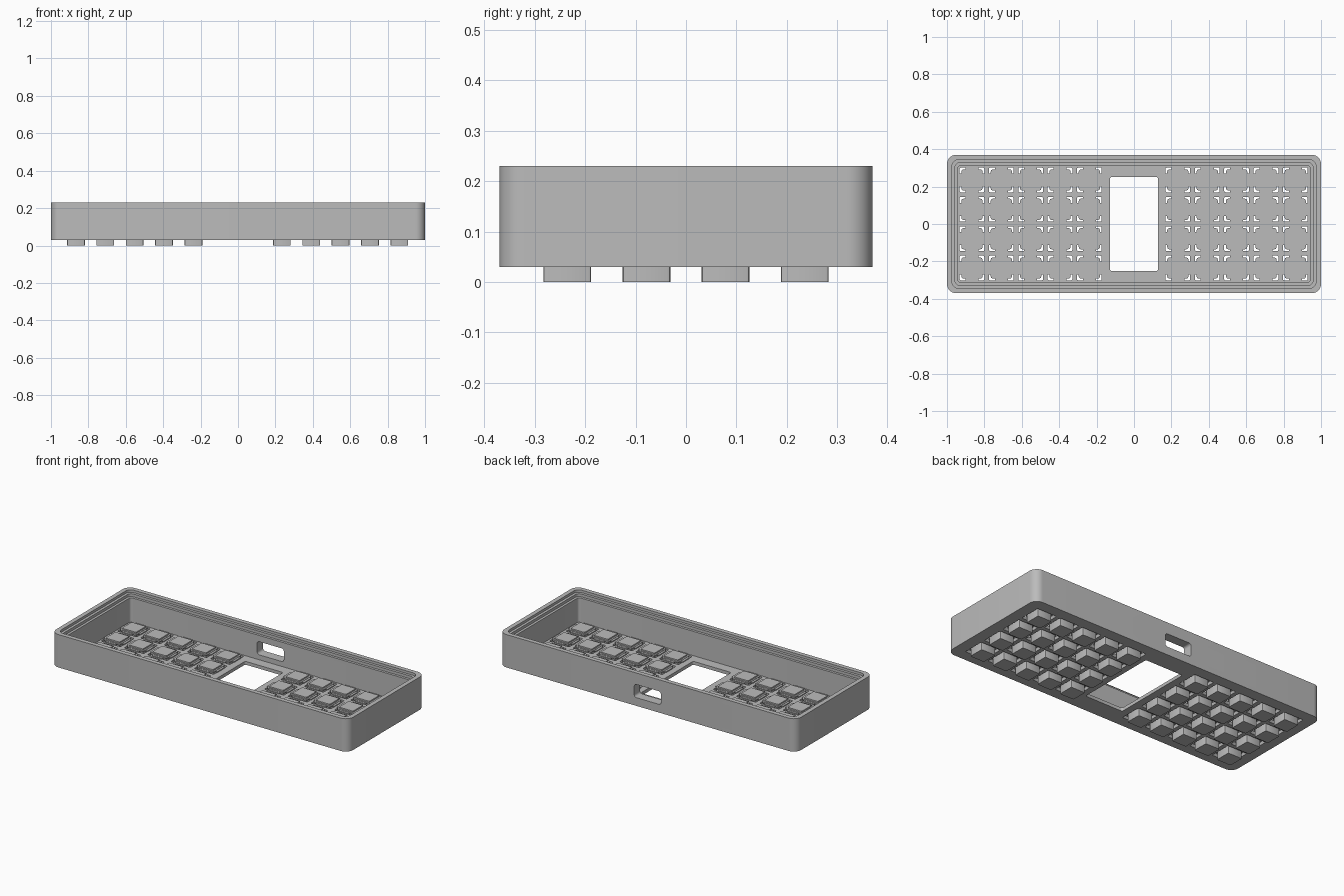
import bpy, bmesh, math

cube = bpy.data.objects.get("Cube")
if cube:
    bpy.data.objects.remove(cube, do_unlink=True)

gray = bpy.data.materials.new("plain gray")
gray.use_nodes = True
GRAY = (0.5, 0.5, 0.5, 1)
gray.diffuse_color = GRAY
gray.node_tree.nodes["Principled BSDF"].inputs["Base Color"].default_value = GRAY


def rounded(w, d, r, steps):
    """Outline of a rounded rectangle, counter-clockwise."""
    pts = []
    for i, (sx, sy) in enumerate([(1, 1), (-1, 1), (-1, -1), (1, -1)]):
        for k in range(steps + 1):
            a = math.pi / 2 * (i + k / steps)
            pts.append((sx * (w / 2 - r) + r * math.cos(a),
                        sy * (d / 2 - r) + r * math.sin(a)))
    return pts


def stack(bm, rings, centre=(0, 0)):
    """Closed solid through (outline, z) rings with the same point count."""
    cx, cy = centre
    loops = [[bm.verts.new((x + cx, y + cy, z)) for x, y in pts] for pts, z in rings]
    for low, high in zip(loops, loops[1:]):
        n = len(low)
        for i in range(n):
            j = (i + 1) % n
            bm.faces.new((low[i], low[j], high[j], high[i]))
    bm.faces.new(loops[0][::-1])
    bm.faces.new(loops[-1])


def finish(name, bm):
    bmesh.ops.recalc_face_normals(bm, faces=bm.faces)
    mesh = bpy.data.meshes.new(name)
    bm.to_mesh(mesh)
    bm.free()
    mesh.materials.append(gray)
    ob = bpy.data.objects.new(name, mesh)
    bpy.context.collection.objects.link(ob)
    return ob


def activate(ob):
    bpy.ops.object.select_all(action='DESELECT')
    ob.select_set(True)
    bpy.context.view_layer.objects.active = ob


W, D = 2.0, 0.74
BASE, FLOOR, TOP = 0.03, 0.05, 0.23
PITCH = 0.157
columns = [s * (0.2365 + PITCH * k) - 0.002 for s in (-1, 1) for k in range(5)]
rows = [PITCH * (k - 1.5) for k in range(4)]
centres = [(x, y) for x in columns for y in rows]

# Tray with a stepped rim
bm = bmesh.new()
rings = [(0, BASE), (0, TOP), (0.027, TOP), (0.027, 0.215),
         (0.043, 0.215), (0.043, 0.198), (0.058, 0.198), (0.058, FLOOR)]
stack(bm, [(rounded(W - 2 * t, D - 2 * t, max(0.05 - t * 0.6, 0.015), 10), z)
           for t, z in rings])
tray = finish("tray", bm)

# Openings: key holes, display window, port in the back wall
bm = bmesh.new()
for c in centres:
    hole = rounded(0.132, 0.132, 0.006, 2)
    stack(bm, [(hole, 0.0), (hole, 0.1)], c)
window = rounded(0.256, 0.504, 0.012, 4)
stack(bm, [(window, 0.0), (window, 0.1)])
cutter = finish("opening_cutter", bm)

bm = bmesh.new()
port = rounded(0.18, 0.08, 0.015, 5)
stack(bm, [(port, -0.1), (port, 0.1)])
port_cutter = finish("port_cutter", bm)
port_cutter.rotation_euler.x = math.pi / 2
port_cutter.location = (0, D / 2, 0.12)

for tool in (cutter, port_cutter):
    tool.hide_render = True
    mod = tray.modifiers.new("opening", 'BOOLEAN')
    mod.operation = 'DIFFERENCE'
    mod.solver = 'EXACT'
    mod.object = tool
    activate(tray)
    bpy.ops.object.modifier_apply(modifier=mod.name)
    bpy.data.objects.remove(tool, do_unlink=True)

# Keys: body through the floor, flange, and side tabs resting on the floor
body = rounded(0.095, 0.095, 0.006, 2)
flange = rounded(0.114, 0.114, 0.012, 2)
tabs = [rounded(0.14, 0.07, 0.002, 1), rounded(0.07, 0.14, 0.002, 1)]
bm = bmesh.new()
for c in centres:
    stack(bm, [(body, 0.0), (body, 0.05), (flange, 0.05),
               (flange, 0.058), (body, 0.058), (body, 0.066)], c)
    for tab in tabs:
        stack(bm, [(tab, 0.0502), (tab, 0.056)], c)
keys = finish("keys", bm)

for ob in (tray, keys):
    activate(ob)
    bpy.ops.object.shade_smooth_by_angle(angle=math.radians(30))
